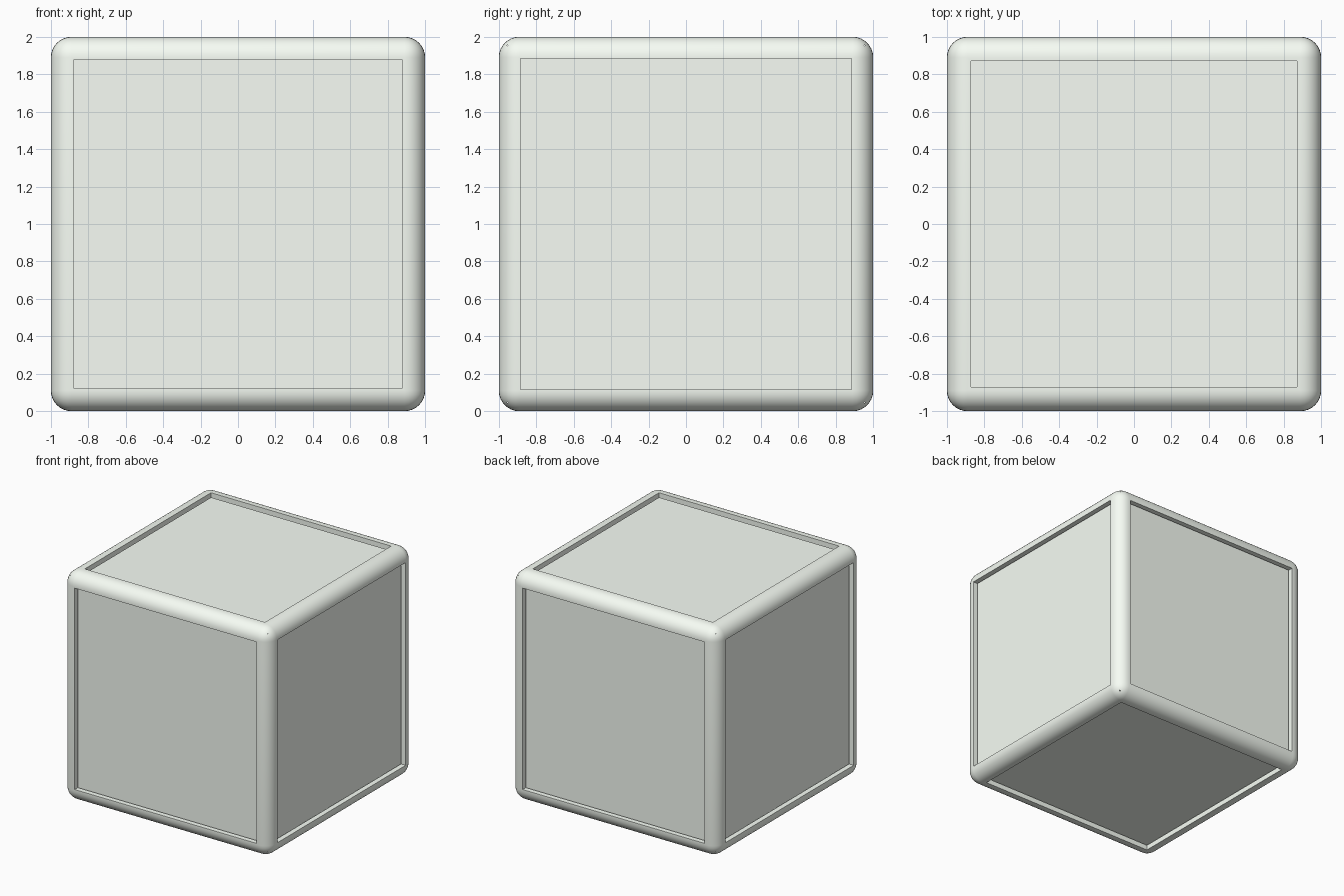
import bpy
from mathutils import Vector

if "Cube" in bpy.data.objects:
    bpy.data.objects.remove(bpy.data.objects["Cube"])

MID = Vector((0, 0, 1))

mat = bpy.data.materials.new("pale_green")
mat.diffuse_color = (0.94, 0.99, 0.92, 1)
mat.use_nodes = True
mat.node_tree.nodes["Principled BSDF"].inputs["Base Color"].default_value = mat.diffuse_color


def box(name, half):
    """Box around the cube centre with the given half sizes."""
    bpy.ops.mesh.primitive_cube_add(size=2, location=MID)
    obj = bpy.context.object
    obj.name = name
    obj.scale = half
    bpy.ops.object.transform_apply(location=False, rotation=False, scale=True)
    return obj


# Inner core whose six flat faces show as recessed panels
core = box("panels", (0.93, 0.93, 0.93))
core.data.materials.append(mat)

# Outer frame: rounded cube, hollowed out and opened on every side
frame = box("frame", (1, 1, 1))
frame.data.materials.append(mat)
bevel = frame.modifiers.new("rounded_edges", 'BEVEL')
bevel.width = 0.11
bevel.segments = 8

cutters = [
    ("hollow", (0.955, 0.955, 0.955)),
    ("side_openings", (2, 0.885, 0.885)),
    ("front_back_openings", (0.877, 2, 0.879)),
    ("top_bottom_openings", (0.87, 0.87, 2)),
]
for name, half in cutters:
    cutter = box(name, half)
    cutter.hide_render = True
    cut = frame.modifiers.new(name, 'BOOLEAN')
    cut.operation = 'DIFFERENCE'
    cut.solver = 'EXACT'
    cut.object = cutter

# Apply the cuts, drop the cutters and shade the rounded frame smooth
bpy.ops.object.select_all(action='DESELECT')
frame.select_set(True)
bpy.context.view_layer.objects.active = frame
for mod in list(frame.modifiers):
    bpy.ops.object.modifier_apply(modifier=mod.name)
for name, _ in cutters:
    bpy.data.objects.remove(bpy.data.objects[name])
bpy.ops.object.shade_smooth_by_angle(angle=0.6)
